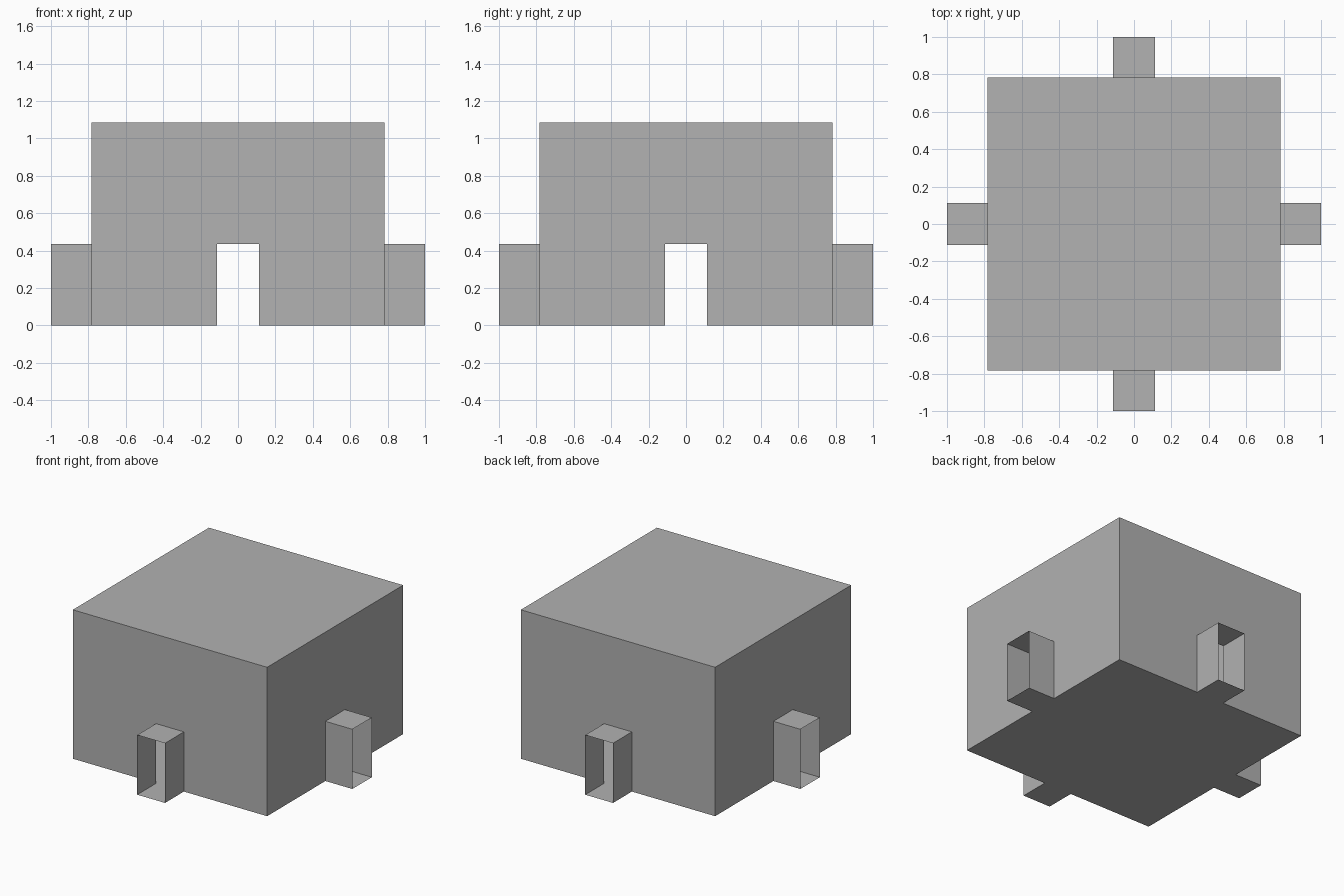
import bpy
import bmesh
from math import pi
from mathutils import Matrix, Vector

ROOM, ROOM_TOP = 0.783, 1.085      # half width and height of the room
DOOR, DOOR_TOP = 0.112, 0.435      # half width and height of each passage
END = 1.0                          # outer end of each passage

cube = bpy.data.objects.get("Cube")
if cube:
    bpy.data.objects.remove(cube, do_unlink=True)

# One plain grey for everything
grey = bpy.data.materials.new("plain_grey")
grey.use_nodes = True
colour = (0.445, 0.445, 0.445, 1)
grey.diffuse_color = colour
bsdf = next(n for n in grey.node_tree.nodes if n.type == "BSDF_PRINCIPLED")
bsdf.inputs["Base Color"].default_value = colour


def sheet(name, polygons, turn=0):
    """Thin sheet object from outward-facing polygons, turned about z."""
    bm = bmesh.new()
    spin = Matrix.Rotation(turn, 3, "Z")
    for points in polygons:
        bm.faces.new([bm.verts.new(spin @ Vector(p)) for p in points])
    bmesh.ops.remove_doubles(bm, verts=bm.verts, dist=1e-5)
    mesh = bpy.data.meshes.new(name)
    bm.to_mesh(mesh)
    bm.free()
    mesh.materials.append(grey)
    bpy.context.collection.objects.link(bpy.data.objects.new(name, mesh))


def level(x0, x1, y0, y1, z):
    return [(x0, y0, z), (x1, y0, z), (x1, y1, z), (x0, y1, z)]


# Room floor and roof
sheet("floor", [level(-ROOM, ROOM, -ROOM, ROOM, 0)[::-1]])
sheet("roof", [level(-ROOM, ROOM, -ROOM, ROOM, ROOM_TOP)])

# Front wall outline with a doorway notch
wall = [(x, -ROOM, z) for x, z in (
    (-ROOM, 0), (-DOOR, 0), (-DOOR, DOOR_TOP), (DOOR, DOOR_TOP),
    (DOOR, 0), (ROOM, 0), (ROOM, ROOM_TOP), (-ROOM, ROOM_TOP))]

# Open-ended passage: floor, ceiling and two sides
right_side = [(DOOR, -END, 0), (DOOR, -ROOM, 0),
              (DOOR, -ROOM, DOOR_TOP), (DOOR, -END, DOOR_TOP)]
left_side = [(-x, y, z) for x, y, z in reversed(right_side)]
passage = [level(-DOOR, DOOR, -END, -ROOM, 0)[::-1],
           level(-DOOR, DOOR, -END, -ROOM, DOOR_TOP),
           right_side, left_side]

# Same wall and passage on all four sides
for i, side in enumerate(("front", "left", "back", "right")):
    sheet(side + "_wall", [wall], i * pi / 2)
    sheet(side + "_passage", passage, i * pi / 2)
